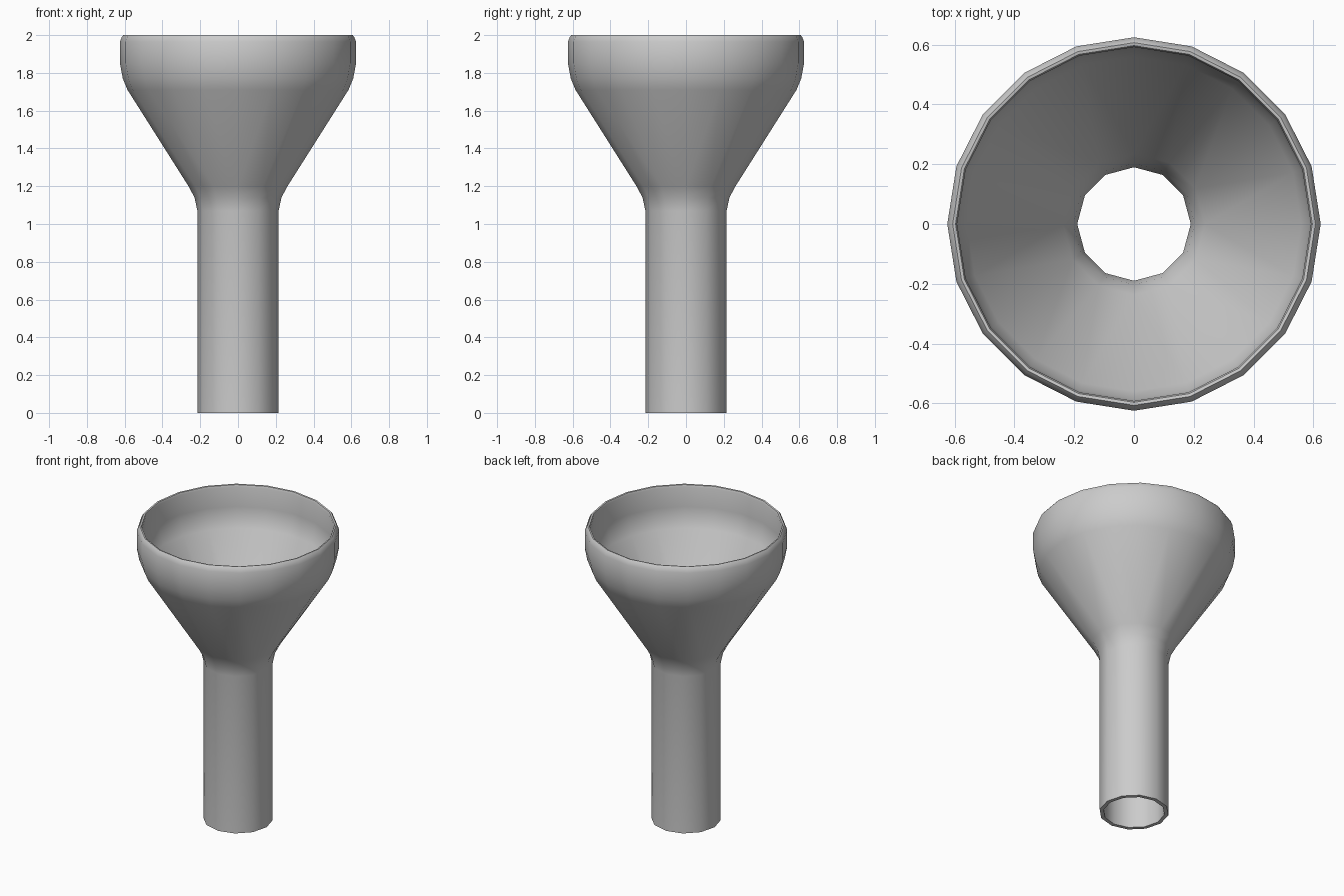
import bpy
import bmesh
from math import cos, sin, tau, radians

default_cube = bpy.data.objects.get("Cube")
if default_cube:
    bpy.data.objects.remove(default_cube, do_unlink=True)

TUBE_SIDES, BOWL_SIDES = 12, 20

# Wall profile as (radius, height), up the outside then down the inside
outside_tube = [(0.215, 0), (0.215, 1.07), (0.23, 1.14), (0.262, 1.2)]
outside_bowl = [(0.585, 1.71), (0.61, 1.77), (0.625, 1.85), (0.625, 1.965), (0.615, 1.99)]
rim = [(0.607, 2.0), (0.597, 1.998), (0.592, 1.985)]
inside_bowl = [(0.595, 1.85), (0.585, 1.78), (0.56, 1.72)]
inside_tube = [(0.237, 1.21), (0.203, 1.14), (0.19, 1.07), (0.19, 0)]


def make_ring(bm, point, sides):
    r, z = point
    return [bm.verts.new((r * cos(tau * i / sides), r * sin(tau * i / sides), z))
            for i in range(sides)]


def bridge(bm, a, b):
    """Join two rings, with quads if they match and a triangle strip if not."""
    na, nb = len(a), len(b)
    if na == nb:
        for i in range(na):
            j = (i + 1) % na
            bm.faces.new((a[i], a[j], b[j], b[i]))
        return
    i = j = 0
    while i < na or j < nb:
        if j == nb or (i < na and (i + 0.5) / na <= (j + 0.5) / nb):
            bm.faces.new((a[i % na], a[(i + 1) % na], b[j % nb]))
            i += 1
        else:
            bm.faces.new((a[i % na], b[(j + 1) % nb], b[j % nb]))
            j += 1


# Funnel body: one closed wall, coarser around the spout than the bowl
bm = bmesh.new()
rings = [make_ring(bm, p, TUBE_SIDES) for p in outside_tube]
rings += [make_ring(bm, p, BOWL_SIDES) for p in outside_bowl + rim + inside_bowl]
rings += [make_ring(bm, p, TUBE_SIDES) for p in inside_tube]
for lower, upper in zip(rings, rings[1:] + rings[:1]):
    bridge(bm, lower, upper)
bmesh.ops.recalc_face_normals(bm, faces=bm.faces)
mesh = bpy.data.meshes.new("funnel")
bm.to_mesh(mesh)
bm.free()
funnel = bpy.data.objects.new("funnel", mesh)
bpy.context.collection.objects.link(funnel)

# Plain grey material
grey = bpy.data.materials.new("light_grey")
grey.use_nodes = True
colour = (0.6, 0.6, 0.6, 1)
grey.diffuse_color = colour
grey.node_tree.nodes["Principled BSDF"].inputs["Base Color"].default_value = colour
mesh.materials.append(grey)

# Smooth walls, crisp lip and spout edges
bpy.ops.object.select_all(action='DESELECT')
funnel.select_set(True)
bpy.context.view_layer.objects.active = funnel
bpy.ops.object.shade_smooth_by_angle(angle=radians(40))
